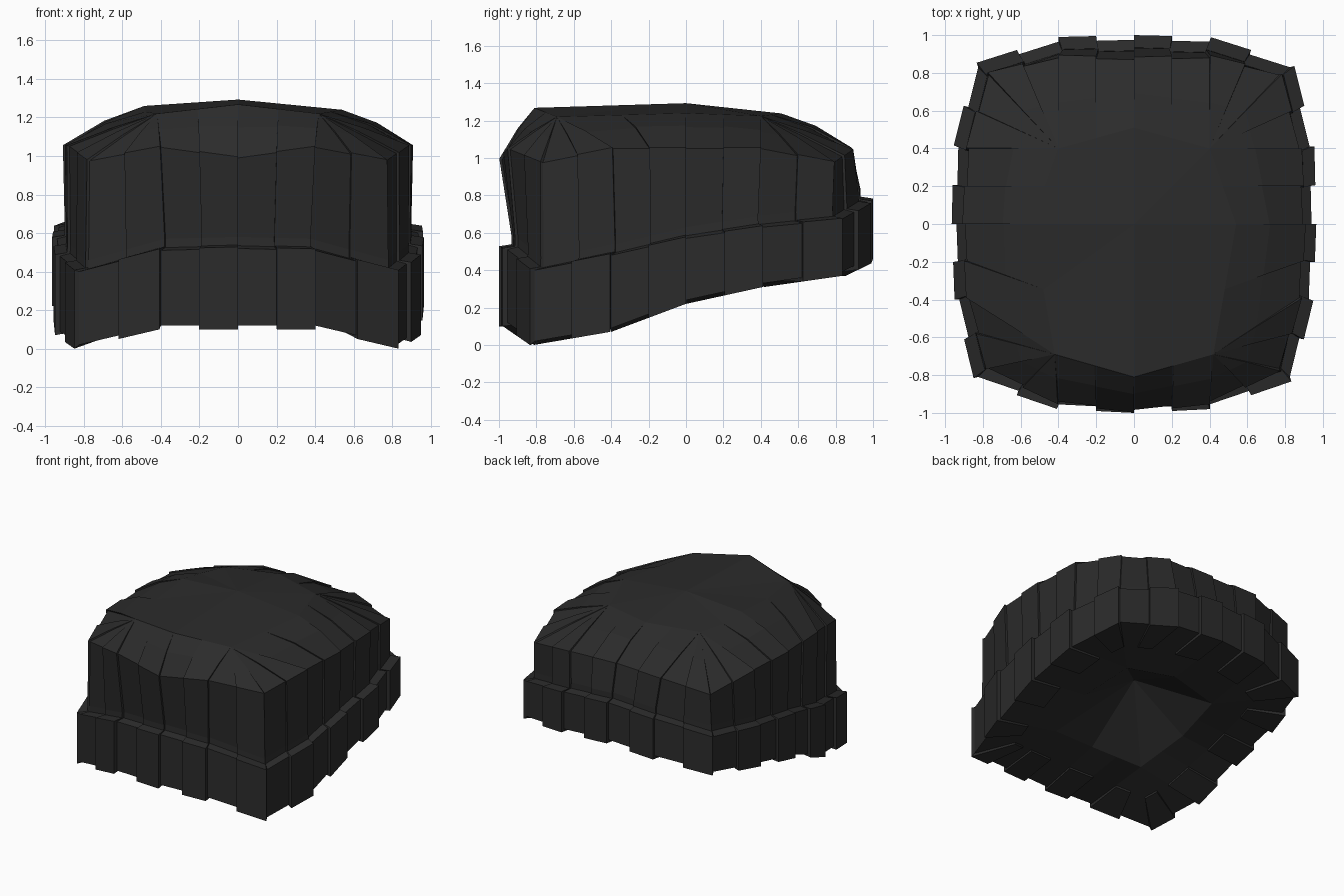
import bpy, bmesh
from mathutils import Vector

cube = bpy.data.objects.get("Cube")
if cube:
    bpy.data.objects.remove(cube)

SEGMENTS = 32
UP = Vector((0, 0, 1))

wool = bpy.data.materials.new("charcoal_wool")
wool.use_nodes = True
wool.diffuse_color = (0.024, 0.024, 0.024, 1)
bsdf = wool.node_tree.nodes["Principled BSDF"]
bsdf.inputs["Base Color"].default_value = wool.diffuse_color
bsdf.inputs["Roughness"].default_value = 0.9


def full_ring(keys):
    """Mirror nine key points from front to back, then add midpoints."""
    half = [Vector(k) for k in keys]
    mirrored = [Vector((-p.x, p.y, p.z)) for p in half[-2:0:-1]]
    loop = half + mirrored
    ring = []
    for i, p in enumerate(loop):
        ring += [p, (p + loop[(i + 1) % len(loop)]) / 2]
    return ring


# Rounded-square plan, from front centre round to back centre
PLAN = [(0, -.975), (.4, -.955), (.825, -.81), (.925, -.4), (.94, 0),
        (.93, .41), (.825, .83), (.4, .965), (0, .975)]
BAND_LOW = [.12, .12, .02, .09, .24, .33, .39, .455, .48]
BAND_TOP = [.53, .52, .41, .49, .58, .64, .68, .76, .785]


def plan_ring(scale, heights, rise=0):
    return full_ring([(x * scale, y * scale, z + rise)
                      for (x, y), z in zip(PLAN, heights)])


def patch_ring(front, front_corner, side, back_corner, back):
    """Inner ring of a square patch whose corners gather three ribs each."""
    return full_ring([front] + [front_corner] * 3 + [side]
                     + [back_corner] * 3 + [back])


def blend(a, b, t):
    return [p.lerp(q, t) for p, q in zip(a, b)]


def loft(name, rows):
    """Skin (ring, outward lift, upward lift) rows; odd columns become ribs."""
    bm = bmesh.new()

    def face(*points):
        bm.faces.new([bm.verts.new(p) for p in points])

    for s in range(SEGMENTS):
        e = (s + 1) % SEGMENTS
        along = OUTLINE[e] - OUTLINE[s]
        normal = Vector((along.y, -along.x, 0)).normalized()
        base = [(ring[s], ring[e]) for ring, _, _ in rows]
        if s % 2 == 0:
            column = base
        else:
            lifts = [normal * out + UP * up for _, out, up in rows]
            column = [(a + l, b + l) for (a, b), l in zip(base, lifts)]
        for r in range(len(rows) - 1):
            (a, b), (c, d) = column[r], column[r + 1]
            face(a, b, d, c)
            if s % 2:
                (p, q), (t, u) = base[r], base[r + 1]
                face(p, a, c, t)
                face(b, q, u, d)
    bmesh.ops.remove_doubles(bm, verts=bm.verts, dist=.0003)
    bmesh.ops.dissolve_degenerate(bm, edges=bm.edges, dist=.0003)
    mesh = bpy.data.meshes.new(name)
    bm.to_mesh(mesh)
    bm.free()
    mesh.materials.append(wool)
    obj = bpy.data.objects.new(name, mesh)
    bpy.context.collection.objects.link(obj)
    return obj


OUTLINE = plan_ring(1, [0] * len(PLAN))

# Crown: ribbed wall, folded rim and a faceted top
wall = plan_ring(.945, BAND_TOP, -.06)
waist = plan_ring(.94, BAND_TOP, .05)
rim = full_ring([(0, -.984, .99), (.4, -.94, 1.045), (.77, -.765, .975),
                 (.875, -.39, 1.05), (.895, 0, 1.05), (.875, .4, 1.05),
                 (.77, .79, .975), (.4, .88, 1.04), (0, .87, 1.05)])
shoulder = patch_ring((0, -.81, 1.268), (.42, -.69, 1.22), (.54, 0, 1.24),
                      (.4, .4, 1.225), (0, .51, 1.238))
# The right side of the crown puffs up a little more
for p in shoulder:
    if p.x < -.5:
        p.x *= .9
        p.z += .02
# The slope bulges along the sides and stays flat at the corners
slope = [p + UP * (.02 if min(abs(p.x), abs(p.y)) < .3 else .004)
         for p in blend(rim, shoulder, .5)]
peak = [Vector((0, 0, 1.293))] * SEGMENTS
loft("hat_crown", [(wall, .016, 0), (waist, .016, 0), (rim, .014, .006),
                   (slope, .004, .008), (shoulder, 0, 0), (peak, 0, 0)])

# Turned-up band: shallow hollow, broad underside hem, outer face and top lip
hollow = [Vector((0, 0, .58))] * SEGMENTS
inner = patch_ring((0, -.47, .23), (.4, -.4, .18), (.46, 0, .285),
                   (.4, .4, .355), (0, .47, .395))
bottom = plan_ring(1, BAND_LOW)
hem = blend(inner, bottom, .5)
loft("hat_band", [(hollow, 0, 0), (inner, 0, 0), (hem, 0, 0),
                  (hem, 0, -.015), (bottom, .025, -.02),
                  (plan_ring(1, BAND_TOP, -.01), .025, .008),
                  (plan_ring(.94, BAND_TOP, .005), 0, .006)])
